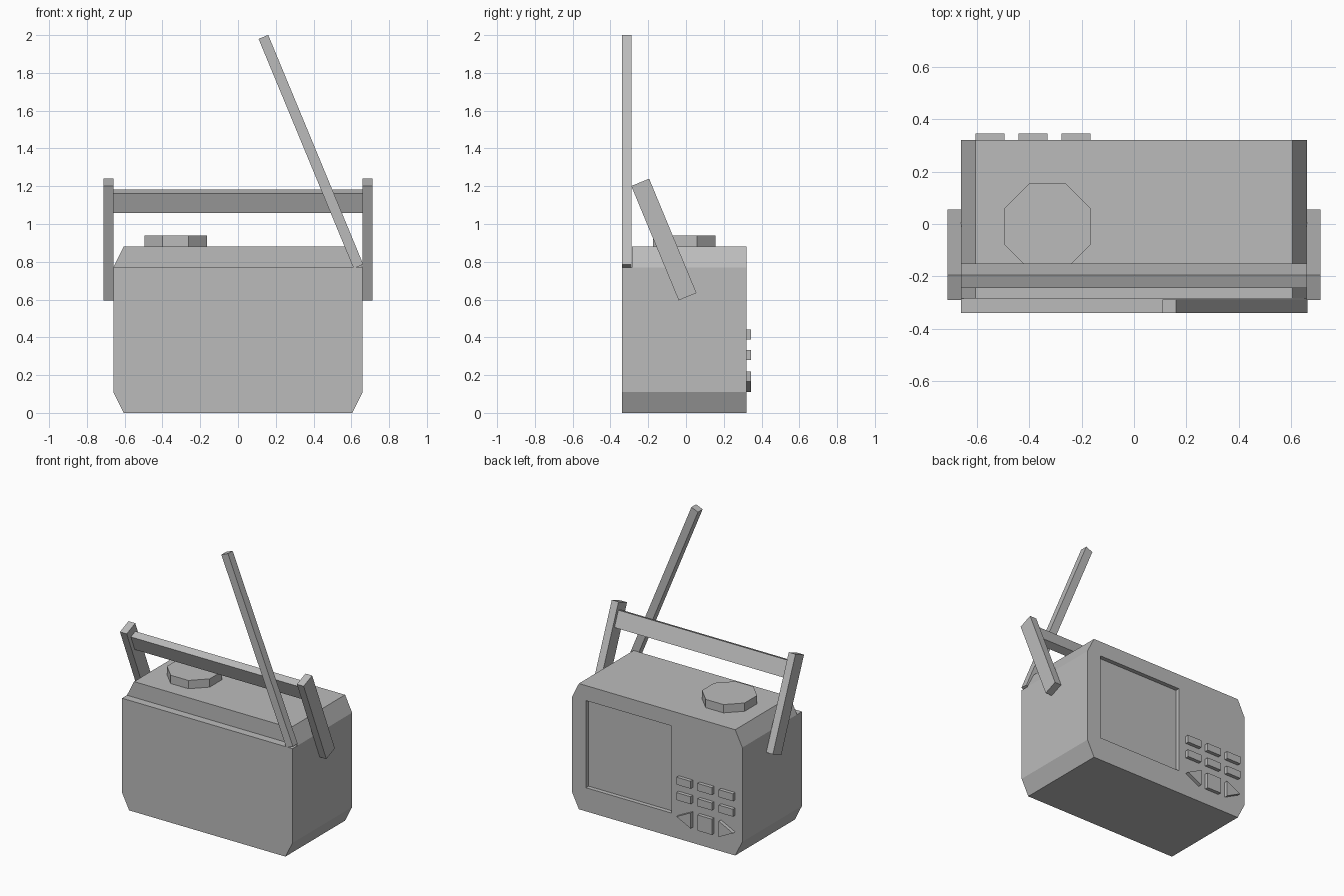
import bpy, bmesh
from math import radians
from mathutils import Matrix

cube = bpy.data.objects.get("Cube")
if cube:
    bpy.data.objects.remove(cube, do_unlink=True)

grey = bpy.data.materials.new("plain_grey")
grey.use_nodes = True
grey.diffuse_color = (0.5, 0.5, 0.5, 1)
grey.node_tree.nodes["Principled BSDF"].inputs["Base Color"].default_value = (0.5, 0.5, 0.5, 1)

TILT = radians(22.5)


def finish(name, bm):
    bmesh.ops.recalc_face_normals(bm, faces=bm.faces)
    mesh = bpy.data.meshes.new(name)
    bm.to_mesh(mesh)
    bm.free()
    mesh.materials.append(grey)
    obj = bpy.data.objects.new(name, mesh)
    bpy.context.collection.objects.link(obj)
    return obj


def box(name, centre, size, angle=0, axis='X'):
    bm = bmesh.new()
    matrix = (Matrix.Translation(centre) @ Matrix.Rotation(angle, 4, axis)
              @ Matrix.Diagonal((*size, 1)))
    bmesh.ops.create_cube(bm, size=1, matrix=matrix)
    return finish(name, bm)


def prism(name, outline, y0, y1):
    """Extrude an x-z outline along y."""
    bm = bmesh.new()
    face = bm.faces.new([bm.verts.new((x, y0, z)) for x, z in outline])
    extruded = bmesh.ops.extrude_face_region(bm, geom=[face])["geom"]
    verts = [v for v in extruded if isinstance(v, bmesh.types.BMVert)]
    bmesh.ops.translate(bm, verts=verts, vec=(0, y1 - y0, 0))
    return finish(name, bm)


def cut(target, cutter):
    mod = target.modifiers.new("cut", 'BOOLEAN')
    mod.operation = 'DIFFERENCE'
    mod.solver = 'EXACT'
    mod.object = cutter
    cutter.hide_render = True
    bpy.context.view_layer.objects.active = target
    bpy.ops.object.modifier_apply(modifier=mod.name)
    bpy.data.objects.remove(cutter, do_unlink=True)


# Case with chamfered long edges, antenna ledge and sunken screen
half = [(0.605, 0), (0.66, 0.11), (0.66, 0.77), (0.605, 0.88)]
body = prism("case", half + [(-x, z) for x, z in reversed(half)], -0.34, 0.32)
cut(body, box("ledge_cutter", (0, -0.385, 0.87), (2, 0.2, 0.2)))
cut(body, box("screen_cutter", (0.22, 0.34, 0.47), (0.66, 0.1, 0.61)))

# Antenna leaning from the ledge
box("antenna", (0.386, -0.314, 1.383), (0.055, 0.052, 1.315), -TILT, 'Y')

# Carrying handle: two tilted arms and a cross bar
for side, label in ((1, "left"), (-1, "right")):
    box(f"handle_arm_{label}", (side * 0.685, -0.117, 0.918),
        (0.052, 0.102, 0.655), TILT)
box("handle_bar", (0, -0.197, 1.12), (1.32, 0.054, 0.114), TILT)

# Eight-sided knob
bm = bmesh.new()
bmesh.ops.create_cone(bm, cap_ends=True, segments=8, radius1=0.179, radius2=0.179, depth=0.06,
                      matrix=Matrix.Translation((-0.33, -0.01, 0.908))
                      @ Matrix.Rotation(TILT, 4, 'Z'))
finish("knob", bm)

# Keypad: two rows of keys, then arrow, square, arrow
columns = (-0.222, -0.386, -0.55)
for row, z in enumerate((0.415, 0.307)):
    for col, x in enumerate(columns):
        box(f"key_{row}_{col}", (x, 0.325, z), (0.11, 0.04, 0.052))
box("square_key", (columns[1], 0.325, 0.165), (0.11, 0.04, 0.11))
for x, point, label in ((columns[0], 1, "left"), (columns[2], -1, "right")):
    r = 0.055
    prism(f"arrow_key_{label}",
          [(x + point * r, 0.165), (x - point * r, 0.165 + r), (x - point * r, 0.165 - r)],
          0.305, 0.345)
